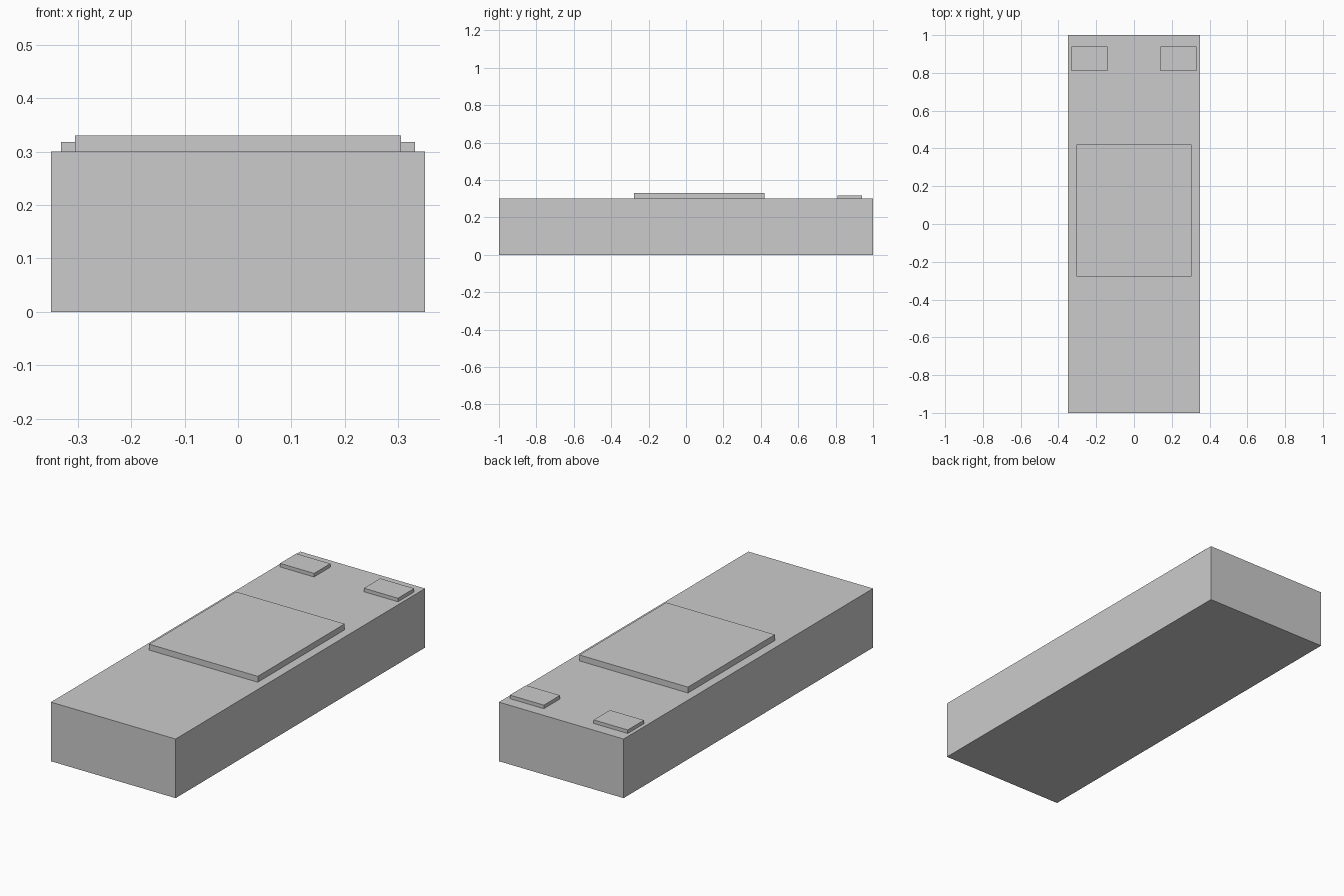
import bpy

if "Cube" in bpy.data.objects:
    bpy.data.objects.remove(bpy.data.objects["Cube"])


def box(name, x, y, z):
    """Add a box spanning the given (min, max) ranges."""
    lo_hi = (x, y, z)
    bpy.ops.mesh.primitive_cube_add(size=1, location=[(a + b) / 2 for a, b in lo_hi])
    ob = bpy.context.object
    ob.name = name
    ob.scale = [b - a for a, b in lo_hi]
    bpy.ops.object.transform_apply(location=True, rotation=False, scale=True)
    return ob


# Main block
box("body", (-0.35, 0.35), (-1, 1), (0, 0.30))

# Large raised panel on top
box("top_panel", (-0.305, 0.305), (-0.277, 0.42), (0.30, 0.33))

# Pair of small pads at the back corners
for side, x in (("left", (-0.331, -0.14)), ("right", (0.14, 0.331))):
    box(f"{side}_pad", x, (0.81, 0.94), (0.30, 0.318))
